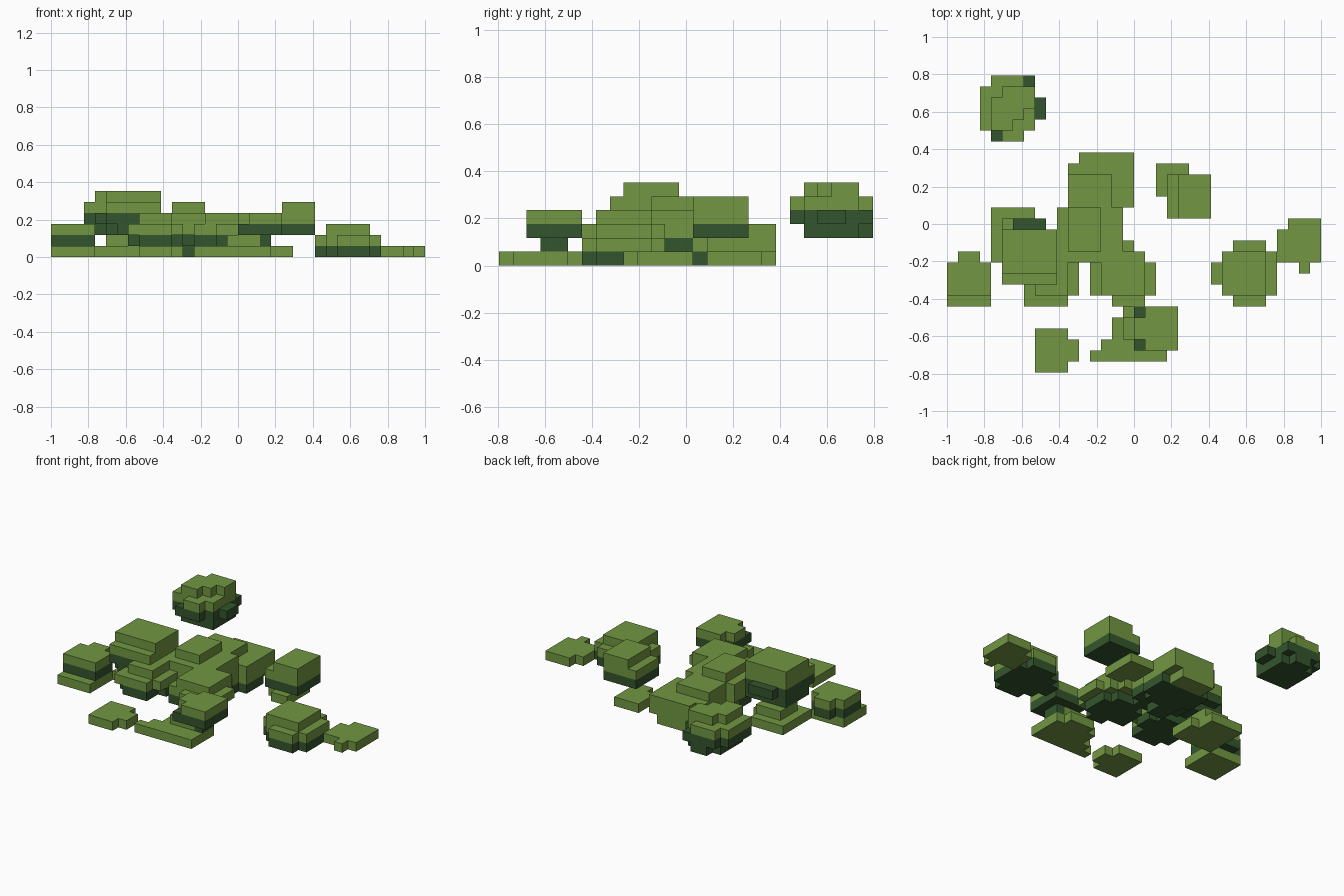
import bpy, bmesh
from mathutils import Vector

cube = bpy.data.objects.get("Cube")
if cube:
    bpy.data.objects.remove(cube, do_unlink=True)

U = 2 / 34              # edge of one block
MID = (17, 13.5)        # grid centre in blocks


def material(name, rgb):
    m = bpy.data.materials.new(name)
    m.use_nodes = True
    m.diffuse_color = (*rgb, 1)
    m.node_tree.nodes["Principled BSDF"].inputs["Base Color"].default_value = (*rgb, 1)
    return m


LIGHT = material("light leaf green", (0.168, 0.309, 0.054))
DARK = material("dark leaf green", (0.034, 0.091, 0.026))

# Face directions with their four corners
FACES = []
for axis in range(3):
    for side in (0, 1):
        a, b = (axis + 1) % 3, (axis + 2) % 3
        quad = []
        for u, v in ((0, 0), (1, 0), (1, 1), (0, 1)):
            p = [0, 0, 0]
            p[axis], p[a], p[b] = side, u, v
            quad.append(tuple(p))
        n = [0, 0, 0]
        n[axis] = 2 * side - 1
        FACES.append((tuple(n), quad if side else quad[::-1]))


def clump(name, split, layers):
    """Leaf clump: {layer: [(x0, x1, y0, y1), ...]} in blocks, dark below layer split."""
    cells = {(i, j, k) for k, rects in layers.items() for x0, x1, y0, y1 in rects
             for i in range(x0, x1 + 1) for j in range(y0, y1 + 1)}
    bm = bmesh.new()
    verts = {}

    def vert(p):
        if p not in verts:
            verts[p] = bm.verts.new(Vector((p[0] - MID[0], p[1] - MID[1], p[2])) * U)
        return verts[p]

    for c in sorted(cells):
        for n, quad in FACES:
            if tuple(c[t] + n[t] for t in range(3)) in cells:
                continue
            f = bm.faces.new([vert(tuple(c[t] + q[t] for t in range(3))) for q in quad])
            f.material_index = 0 if c[2] >= split else 1
    me = bpy.data.meshes.new(name)
    bm.to_mesh(me)
    bm.free()
    me.materials.append(LIGHT)
    me.materials.append(DARK)
    bpy.context.collection.objects.link(bpy.data.objects.new(name, me))


# Floating clump at the back right
clump("back_floating_clump", 4, {
    5: [(4, 7, 24, 24), (4, 6, 23, 23), (5, 7, 25, 25), (4, 5, 22, 22)],
    4: [(3, 7, 22, 25), (4, 6, 26, 26), (5, 6, 21, 21)],
    3: [(3, 7, 22, 25), (8, 8, 23, 24), (4, 6, 21, 21), (4, 7, 26, 26)],
    2: [(4, 7, 22, 25), (5, 6, 26, 26)]})

# Tall clump on the right side
clump("right_tall_clump", 4, {
    5: [(5, 9, 9, 12)],
    4: [(5, 9, 8, 12)],
    3: [(5, 9, 8, 12), (6, 8, 13, 13)],
    2: [(5, 9, 9, 12), (6, 8, 8, 8)]})

# Low mound beneath it
clump("right_low_mound", 0, {
    0: [(4, 7, 10, 14), (8, 8, 10, 12)],
    1: [(5, 7, 11, 13)]})

# Far right clump and its low slab
clump("far_right_clump", 2, {
    2: [(0, 3, 7, 9), (1, 2, 10, 10)],
    1: [(0, 3, 7, 9), (1, 2, 10, 10)]})
clump("far_right_slab", 0, {0: [(0, 3, 6, 9)]})

# Clump in front of the tall one
clump("right_front_clump", 2, {
    3: [(8, 10, 7, 10)],
    2: [(7, 10, 6, 10), (11, 11, 7, 10)],
    1: [(7, 10, 7, 10), (8, 10, 6, 6), (11, 11, 8, 9)]})

# Two overlapping clumps in the middle
clump("centre_clump", 2, {
    4: [(11, 13, 11, 14)],
    3: [(10, 13, 10, 14), (14, 15, 11, 14), (11, 14, 15, 15)],
    2: [(10, 15, 11, 14), (11, 14, 10, 10), (11, 14, 15, 15)],
    1: [(10, 15, 12, 13), (11, 14, 11, 14)],
    0: [(12, 13, 12, 14)]})
clump("centre_back_clump", 1, {
    3: [(11, 14, 14, 17)],
    2: [(11, 16, 15, 18), (12, 16, 19, 19), (12, 15, 14, 14)],
    1: [(11, 16, 15, 18), (12, 16, 19, 19), (12, 15, 14, 14)],
    0: [(11, 16, 15, 17), (12, 15, 14, 14)]})
clump("centre_back_foot", 0, {0: [(12, 15, 18, 19)]})

# Clump in front of the middle
clump("centre_front_clump", 2, {
    3: [(14, 17, 7, 10)],
    2: [(13, 17, 7, 9), (18, 18, 7, 9), (14, 17, 10, 10), (14, 16, 11, 11), (15, 17, 6, 6)],
    1: [(13, 17, 7, 9), (14, 16, 10, 10), (15, 16, 6, 6)]})

# Front clump resting on a wide slab
clump("front_clump", 3, {
    3: [(17, 20, 3, 4), (18, 20, 2, 2), (18, 20, 5, 5)],
    2: [(17, 20, 2, 5)],
    1: [(19, 19, 3, 4)]})
clump("front_slab", 0, {
    0: [(13, 19, 1, 1), (14, 19, 2, 2), (15, 19, 3, 4), (16, 18, 5, 5)],
    1: [(16, 18, 3, 4)]})
clump("front_right_slab", 0, {0: [(8, 10, 0, 3), (11, 11, 1, 2)]})

# Raised clump at the back left with a small slab under it
clump("back_left_clump", 3, {
    4: [(21, 23, 14, 17)],
    3: [(20, 23, 14, 17)],
    2: [(20, 23, 14, 17)]})
clump("back_left_slab", 0, {0: [(19, 21, 16, 18), (20, 21, 15, 15)]})

# Left clump and the slab at the far left
clump("left_clump", 1, {
    2: [(25, 28, 7, 10)],
    1: [(25, 29, 7, 10), (24, 24, 8, 9), (26, 28, 11, 11), (26, 28, 6, 6)],
    0: [(25, 29, 7, 10), (24, 24, 8, 9), (26, 28, 11, 11), (26, 28, 6, 6)]})
clump("far_left_slab", 0, {
    0: [(30, 33, 10, 12), (31, 33, 13, 13), (32, 32, 9, 9)]})
